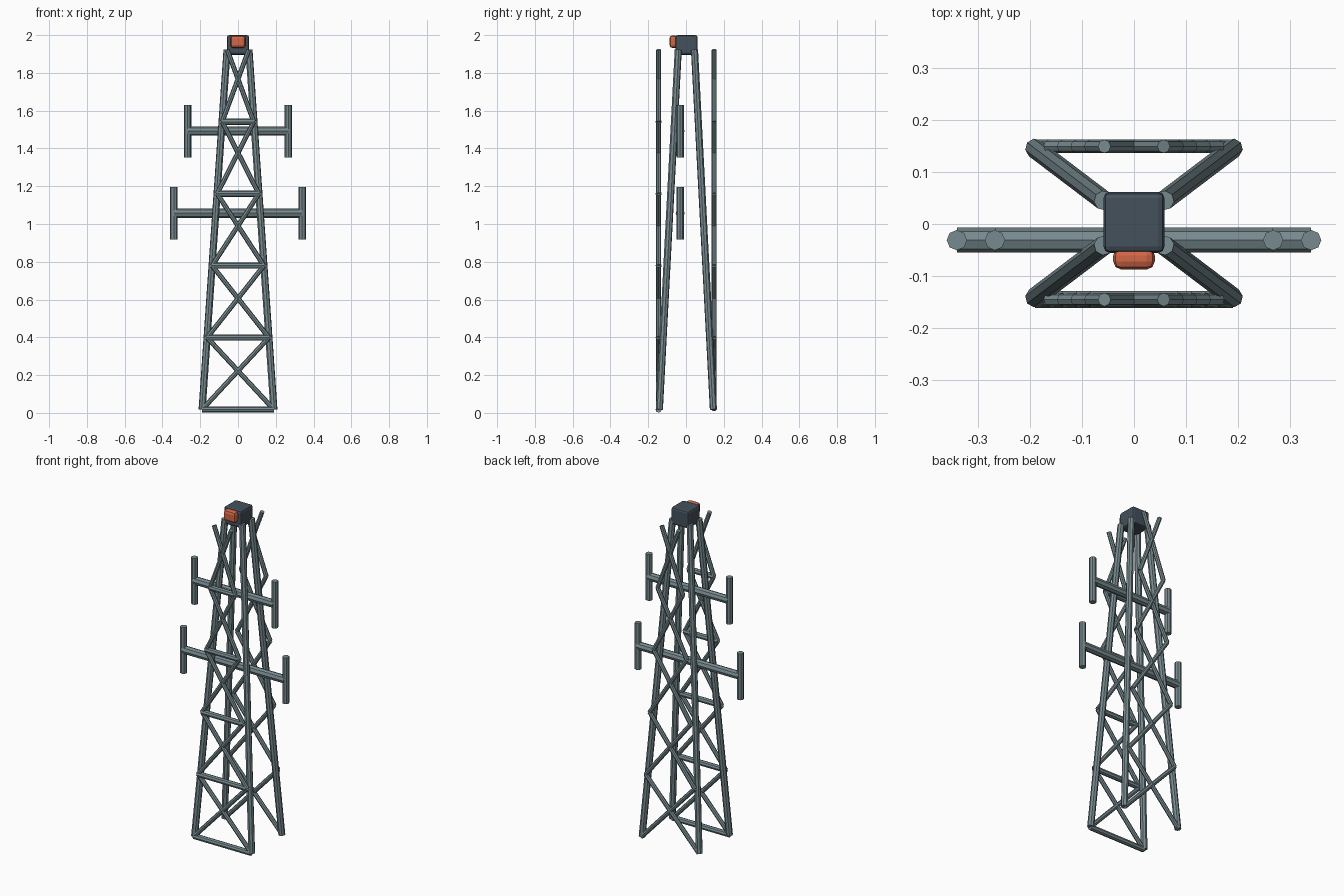
import bpy
from mathutils import Vector

if "Cube" in bpy.data.objects:
    bpy.data.objects.remove(bpy.data.objects["Cube"])


def material(name, rgb):
    m = bpy.data.materials.new(name)
    m.diffuse_color = (*rgb, 1)
    m.use_nodes = True
    m.node_tree.nodes["Principled BSDF"].inputs["Base Color"].default_value = m.diffuse_color
    return m


STEEL = material("grey_steel", (0.185, 0.255, 0.275))
DARK = material("dark_slate", (0.058, 0.082, 0.107))
ORANGE = material("orange_lamp", (0.64, 0.135, 0.063))

BASE_Z, TOP_Z, PANELS = 0.018, 1.922, 5
SHIFT = 0.002            # small offset of the tower axis in y
FACE_Y = 0.147           # depth of the upright bracing planes


def tube(name, a, b, radius, sides=8):
    """Faceted round bar between two points."""
    a, b = Vector(a), Vector(b)
    d = b - a
    bpy.ops.mesh.primitive_cylinder_add(vertices=sides, radius=radius,
                                        depth=d.length, location=(a + b) / 2)
    ob = bpy.context.object
    ob.rotation_euler = d.to_track_quat('Z', 'Y').to_euler()
    ob.name = name
    ob.data.materials.append(STEEL)
    return ob


def block(name, centre, size, mat, bevel):
    """Box with rounded edges."""
    bpy.ops.mesh.primitive_cube_add(size=1, location=centre)
    ob = bpy.context.object
    ob.name = name
    ob.scale = size
    bpy.ops.object.transform_apply(location=False, rotation=False, scale=True)
    mod = ob.modifiers.new("rounding", 'BEVEL')
    mod.width, mod.segments = bevel, 2
    ob.data.materials.append(mat)
    return ob


def half_width(z):
    t = (z - BASE_Z) / (TOP_Z - BASE_Z)
    return 0.19 + (0.057 - 0.19) * t


# four leaning legs
for sx in (-1, 1):
    for sy in (-1, 1):
        tube("leg", (sx * 0.19, sy * 0.143 + SHIFT, BASE_Z),
             (sx * 0.058, sy * 0.043 + SHIFT, TOP_Z), 0.019)

# crossed braces on front and back, level bars on the front only
levels = [BASE_Z + (TOP_Z - BASE_Z) * i / PANELS for i in range(PANELS + 1)]
for lo, hi in zip(levels, levels[1:]):
    w0, w1 = half_width(lo), half_width(hi)
    for sy in (-1, 1):
        y = sy * FACE_Y + SHIFT
        for sx in (-1, 1):
            tube("cross_brace", (sx * w0, y, lo), (-sx * w1, y, hi), 0.013)
    y = -FACE_Y + SHIFT
    tube("level_bar", (-w0, y, lo), (w0, y, lo), 0.0165)

# antenna arms with upright panels at each end
for z, reach in ((1.057, 0.34), (1.492, 0.267)):
    tube("antenna_arm", (-reach, -0.031, z), (reach, -0.031, z), 0.024)
    for sx in (-1, 1):
        tube("antenna_rod", (sx * reach, -0.031, z - 0.139),
             (sx * reach, -0.031, z + 0.139), 0.0195)

# equipment head and warning lamp
block("head_box", (0, 0.003, 1.948), (0.117, 0.117, 0.104), DARK, 0.012)
block("warning_lamp", (0, -0.066, 1.965), (0.08, 0.043, 0.067), ORANGE, 0.016)
